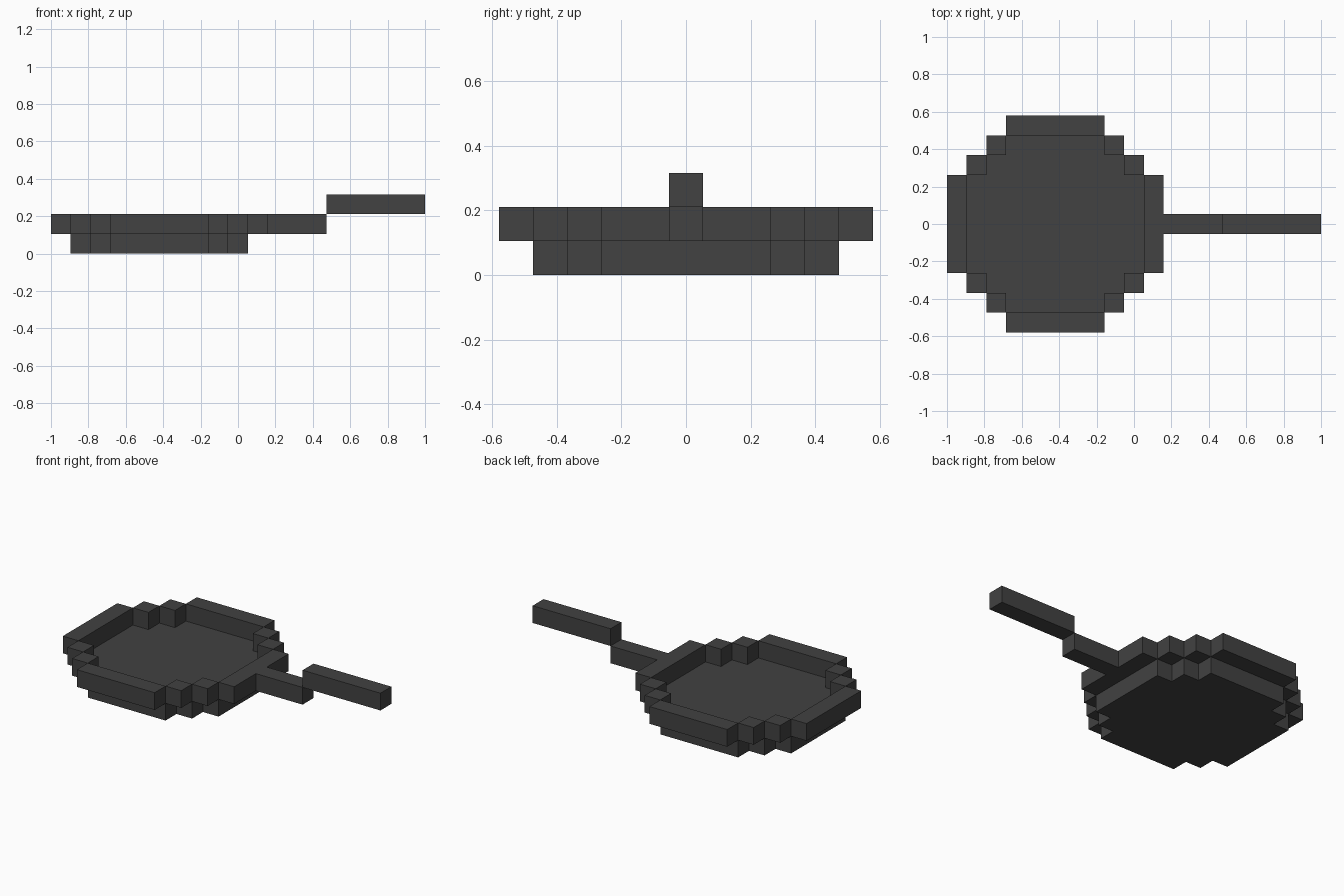
import bpy, bmesh

if "Cube" in bpy.data.objects:
    bpy.data.objects.remove(bpy.data.objects["Cube"])

U = 2 / 19          # one voxel
CX = -1 + 5.5 * U   # centre of the pan in x

iron = bpy.data.materials.new("dark iron")
iron.diffuse_color = (0.054, 0.054, 0.054, 1)
iron.use_nodes = True
iron.node_tree.nodes["Principled BSDF"].inputs["Base Color"].default_value = iron.diffuse_color


def finish(name, bm):
    bmesh.ops.recalc_face_normals(bm, faces=bm.faces)
    me = bpy.data.meshes.new(name)
    bm.to_mesh(me)
    bm.free()
    me.materials.append(iron)
    ob = bpy.data.objects.new(name, me)
    bpy.context.collection.objects.link(ob)
    return ob


def add_box(bm, x0, x1, y0, y1, z0, z1):
    """Box in voxel units, measured from the pan centre."""
    vs = bmesh.ops.create_cube(bm, size=1)["verts"]
    for v in vs:
        v.co.x = CX + U * (x1 if v.co.x > 0 else x0)
        v.co.y = U * (y1 if v.co.y > 0 else y0)
        v.co.z = U * (z1 if v.co.z > 0 else z0)


# Pan floor: stepped round outline, one voxel thick
quarter = [(4.5, 2.5), (3.5, 2.5), (3.5, 3.5), (2.5, 3.5), (2.5, 4.5)]
outline = quarter + [(-x, y) for x, y in reversed(quarter)]
outline += [(-x, -y) for x, y in outline]
bm = bmesh.new()
face = bm.faces.new([bm.verts.new((CX + U * x, U * y, 0)) for x, y in outline])
top = bmesh.ops.extrude_face_region(bm, geom=[face], use_keep_orig=True)["geom"]
bmesh.ops.translate(bm, vec=(0, 0, U), verts=[v for v in top if isinstance(v, bmesh.types.BMVert)])
finish("pan_floor", bm)

# Rim: four straight bars and stepped corner blocks
bm = bmesh.new()
for s in (-1, 1):
    add_box(bm, s * 5 - 0.5, s * 5 + 0.5, -2.5, 2.5, 1, 2)
    add_box(bm, -2.5, 2.5, s * 5 - 0.5, s * 5 + 0.5, 1, 2)
    for t in (-1, 1):
        for i, j in ((3, 4), (4, 3)):
            x, y = s * i, t * j
            add_box(bm, x - 0.5, x + 0.5, y - 0.5, y + 0.5, 1, 2)
finish("pan_rim", bm)

# Handle: lower neck and raised grip
bm = bmesh.new()
add_box(bm, 5.5, 8.5, -0.5, 0.5, 1, 2)
finish("handle_neck", bm)
bm = bmesh.new()
add_box(bm, 8.5, 13.5, -0.5, 0.5, 2, 3)
finish("handle_grip", bm)
